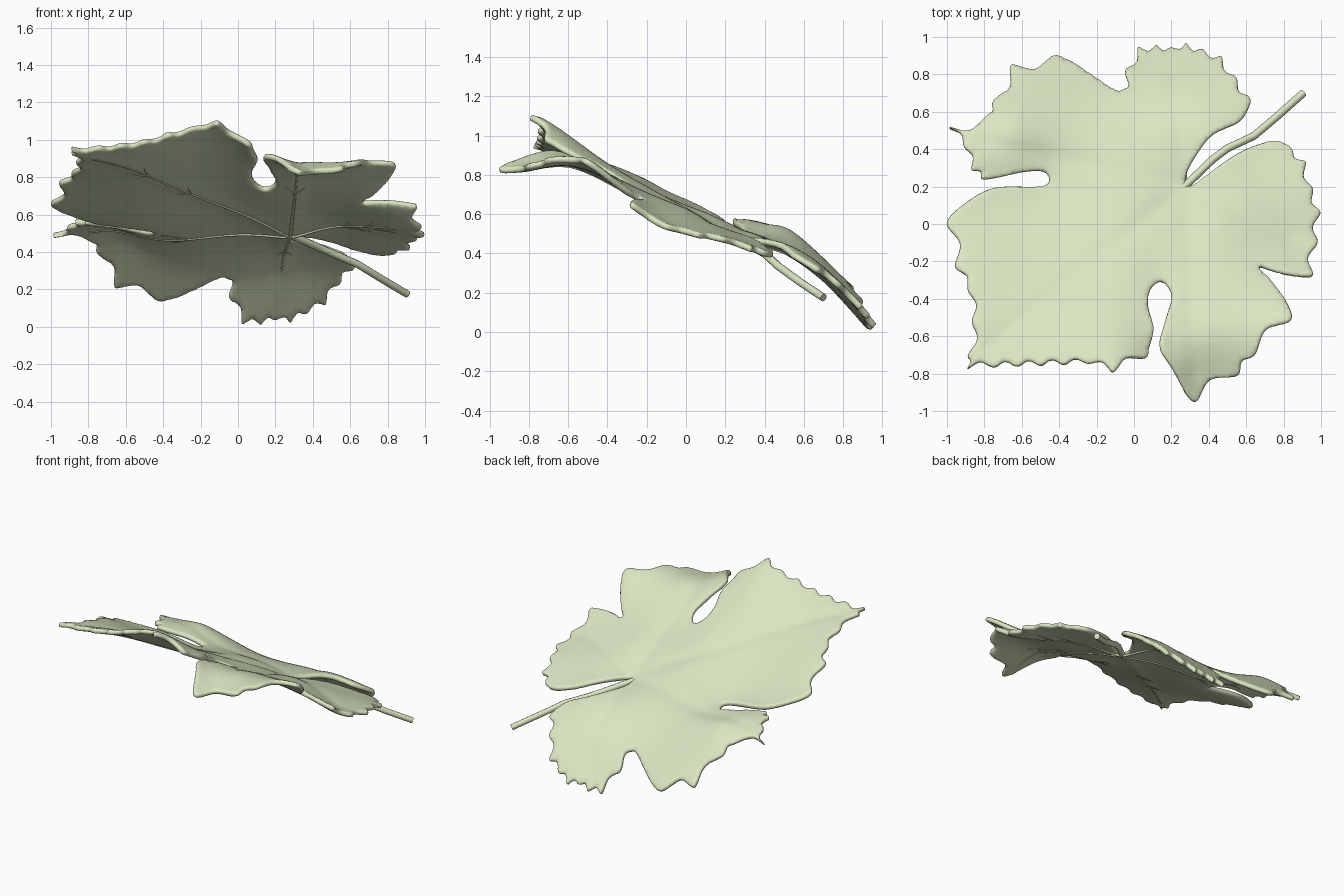
import bpy, bmesh, math
from mathutils import Vector
from mathutils.geometry import delaunay_2d_cdt

if "Cube" in bpy.data.objects:
    bpy.data.objects.remove(bpy.data.objects["Cube"])

leaf_mat = bpy.data.materials.new("leaf_green")
leaf_mat.diffuse_color = (0.71, 0.79, 0.54, 1)
leaf_mat.use_nodes = True
leaf_mat.node_tree.nodes["Principled BSDF"].inputs["Base Color"].default_value = leaf_mat.diffuse_color

# Lobes, clockwise from the stem: smooth edge, tooth tips, smooth edge
even_teeth = [(-.25 - .125 * i, -.75 - .005 * i) for i in range(5)]
LOBES = [
    ([(.30, .20), (.5, .345), (.62, .41), (.75, .445)],
     [(.84, .41), (.92, .33), (.96, .19), (1, .06), (.985, -.1), (.955, -.28)],
     [(.78, -.265), (.67, -.23)]),
    ([(.74, -.31), (.82, -.42)],
     [(.84, -.52), (.65, -.70), (.555, -.815), (.32, -.96)],
     [(.20, -.77), (.135, -.66), (.165, -.52), (.20, -.40), (.18, -.34), (.14, -.31), (.09, -.35)]),
    ([(.075, -.43), (.105, -.56), (.08, -.67)],
     [(.06, -.72), (-.11, -.795), *even_teeth, (-.89, -.775), (-.89, -.70), (-.87, -.52), (-.89, -.36),
      (-.96, -.23), (-1.005, 0)],
     [(-.92, .10), (-.75, .195), (-.5, .20), (-.455, .24), (-.49, .28), (-.6, .275)]),
    ([], [(-.80, .235), (-.87, .29), (-.91, .41), (-.99, .515), (-.80, .57), (-.755, .66), (-.66, .85),
          (-.43, .90)],
     [(-.3, .845), (-.12, .725), (-.06, .715), (-.03, .745)]),
    ([], [(-.05, .82), (.02, .94), (.12, .95), (.2, .94), (.28, .96), (.37, .93), (.47, .89),
          (.55, .78), (.625, .67)],
     [(.60, .59), (.55, .535), (.42, .475), (.33, .36), (.28, .26)]),
]

# Height guides (x, y, z) describing how the blade tilts and curls
GUIDES = [
    (.29, .21, .50), (.62, .41, .42), (.84, .40, .40), (.95, .19, .47),
    (.93, -.17, .57), (.95, -.28, .65), (.67, -.23, .67), (.83, -.51, .87),
    (.64, -.69, .875), (.54, -.80, .84), (.32, -.94, .825), (.14, -.66, .91),
    (.14, -.31, .74), (.10, -.56, .89), (.01, -.76, 1.03), (-.11, -.78, 1.09), (-.5, -.75, .99),
    (-.88, -.74, .94), (-.86, -.52, .88), (-.86, -.27, .79), (-1, 0, .66), (-.75, .19, .56),
    (-.46, .24, .51), (-.79, .24, .56), (-.98, .51, .49), (-.74, .65, .40), (-.65, .84, .22),
    (-.42, .89, .15), (-.18, .78, .21), (-.04, .74, .24), (.03, .94, .02), (.28, .94, .05),
    (.46, .87, .145), (.54, .74, .27), (.62, .66, .32), (.42, .48, .44), (-.65, .5, .52),
    (.25, .7, .31), (.35, -.6, .87), (0, .1, .59), (-.3, -.4, .83), (-.3, .4, .47),
    (.45, 0, .61), (0, -.3, .77), (.75, .05, .53),
]
BASE = Vector((.28, .20))
VEIN_TIPS = [Vector(t) for t in ((.84, -.08), (.33, -.78), (-.78, -.66), (-.8, .44), (.22, .8))]


def kernel(r2):
    return r2 * math.log(r2) if r2 > 1e-12 else 0.0


def solve(a, b):
    n = len(b)
    m = [row[:] + [v] for row, v in zip(a, b)]
    for i in range(n):
        p = max(range(i, n), key=lambda k: abs(m[k][i]))
        m[i], m[p] = m[p], m[i]
        for k in range(i + 1, n):
            f = m[k][i] / m[i][i]
            for j in range(i, n + 1):
                m[k][j] -= f * m[i][j]
    x = [0.0] * n
    for i in reversed(range(n)):
        x[i] = (m[i][n] - sum(m[i][j] * x[j] for j in range(i + 1, n))) / m[i][i]
    return x


# Thin-plate surface through the guides
rows = [[kernel((p[0] - q[0]) ** 2 + (p[1] - q[1]) ** 2) + (.002 if p is q else 0) for q in GUIDES]
        + [1, p[0], p[1]] for p in GUIDES]
rows += [[f(p) for p in GUIDES] + [0, 0, 0]
         for f in (lambda p: 1, lambda p: p[0], lambda p: p[1])]
weights = solve(rows, [p[2] for p in GUIDES] + [0, 0, 0])


def height(x, y):
    s = sum(w * kernel((x - p[0]) ** 2 + (y - p[1]) ** 2) for w, p in zip(weights, GUIDES))
    # shallow crease along every main vein
    gap = 9
    for tip in VEIN_TIPS:
        d = tip - BASE
        t = max(0, min(1, (Vector((x, y)) - BASE).dot(d) / d.length_squared))
        gap = min(gap, (Vector((x, y)) - BASE - d * t).length)
    return s + weights[-3] + weights[-2] * x + weights[-1] * y - .01 * math.exp(-(gap / .05) ** 2)


# Outline: cut a notch between neighbouring teeth, then round it all
outline = []
for lead, tips, tail in LOBES:
    outline += [Vector(p) for p in lead]
    for a, b in zip(tips, tips[1:]):
        a, b = Vector(a), Vector(b)
        d = b - a
        outline += [a, (a + b) / 2 + Vector((d.y, -d.x)) * .23]
    outline += [Vector(p) for p in tips[-1:] + tail]

rim, n, STEPS = [], len(outline), 4
for i in range(n):
    p0, p1, p2, p3 = (outline[(i + k) % n] for k in (-1, 0, 1, 2))
    for s in range(STEPS):
        t = s / STEPS
        rim.append((p1 * 2 + (p2 - p0) * t + (p0 * 2 - p1 * 5 + p2 * 4 - p3) * t * t
                    + (p1 * 3 - p0 - p2 * 3 + p3) * t ** 3) / 2)

# Blade: triangulated sheet, thickened with a soft rim
GRID = .04
inner = [Vector((i * GRID + (j % 2) * GRID / 2, j * GRID * .87)) for i in range(-26, 27) for j in range(-29, 30)]
inner = [p for p in inner if min((p - q).length_squared for q in rim) > .022 ** 2]
edges = [(i, (i + 1) % len(rim)) for i in range(len(rim))]
verts, _, faces, *_ = delaunay_2d_cdt(rim + inner, edges, [], 1, 1e-5)
bm = bmesh.new()
bv = [bm.verts.new((v.x, v.y, height(v.x, v.y))) for v in verts]
for f in faces:
    bm.faces.new([bv[i] for i in f])
bmesh.ops.delete(bm, geom=[v for v in bm.verts if not v.link_faces], context='VERTS')
bmesh.ops.recalc_face_normals(bm, faces=bm.faces)
if sum(f.normal.z for f in bm.faces) < 0:
    bmesh.ops.reverse_faces(bm, faces=bm.faces)
mesh = bpy.data.meshes.new("leaf_blade")
bm.to_mesh(mesh)
bm.free()
mesh.materials.append(leaf_mat)
mesh.shade_smooth()
blade = bpy.data.objects.new("leaf_blade", mesh)
bpy.context.collection.objects.link(blade)
thick = blade.modifiers.new("thickness", 'SOLIDIFY')
thick.thickness, thick.offset = .034, 0
soft = blade.modifiers.new("soft_rim", 'SUBSURF')
soft.levels = soft.render_levels = 1


def tube(name, points, radius, taper=1.0):
    cu = bpy.data.curves.new(name, 'CURVE')
    cu.dimensions, cu.bevel_depth, cu.bevel_resolution, cu.use_fill_caps = '3D', radius, 2, True
    sp = cu.splines.new('POLY')
    sp.points.add(len(points) - 1)
    for i, p in enumerate(points):
        sp.points[i].co = (*p, 1)
        sp.points[i].radius = 1 + (taper - 1) * i / (len(points) - 1)
    sp.use_smooth = True
    cu.materials.append(leaf_mat)
    ob = bpy.data.objects.new(name, cu)
    bpy.context.collection.objects.link(ob)


# Stem
tube("stem", [(.26, .19, .50), (.42, .345, .43), (.50, .405, .395),
              (.64, .47, .335), (.77, .58, .255), (.905, .70, .175)], .021)


# Veins under the blade: one per lobe, with side branches
def vein(name, a, b, radius):
    pts = [a.lerp(b, i / 16) for i in range(17)]
    tube(name, [(p.x, p.y, height(p.x, p.y) - .017) for p in pts], radius, .4)


for k, tip in enumerate(VEIN_TIPS):
    vein(f"main_vein_{k}", BASE, tip, .009)
    d = tip - BASE
    for side in (-1, 1):
        for t in (.5, .72):
            start = BASE + d * t
            out = (d + Vector((-d.y, d.x)) * side * .7).normalized()
            vein(f"side_vein_{k}_{side}_{t}", start, start + out * .16, .005)
